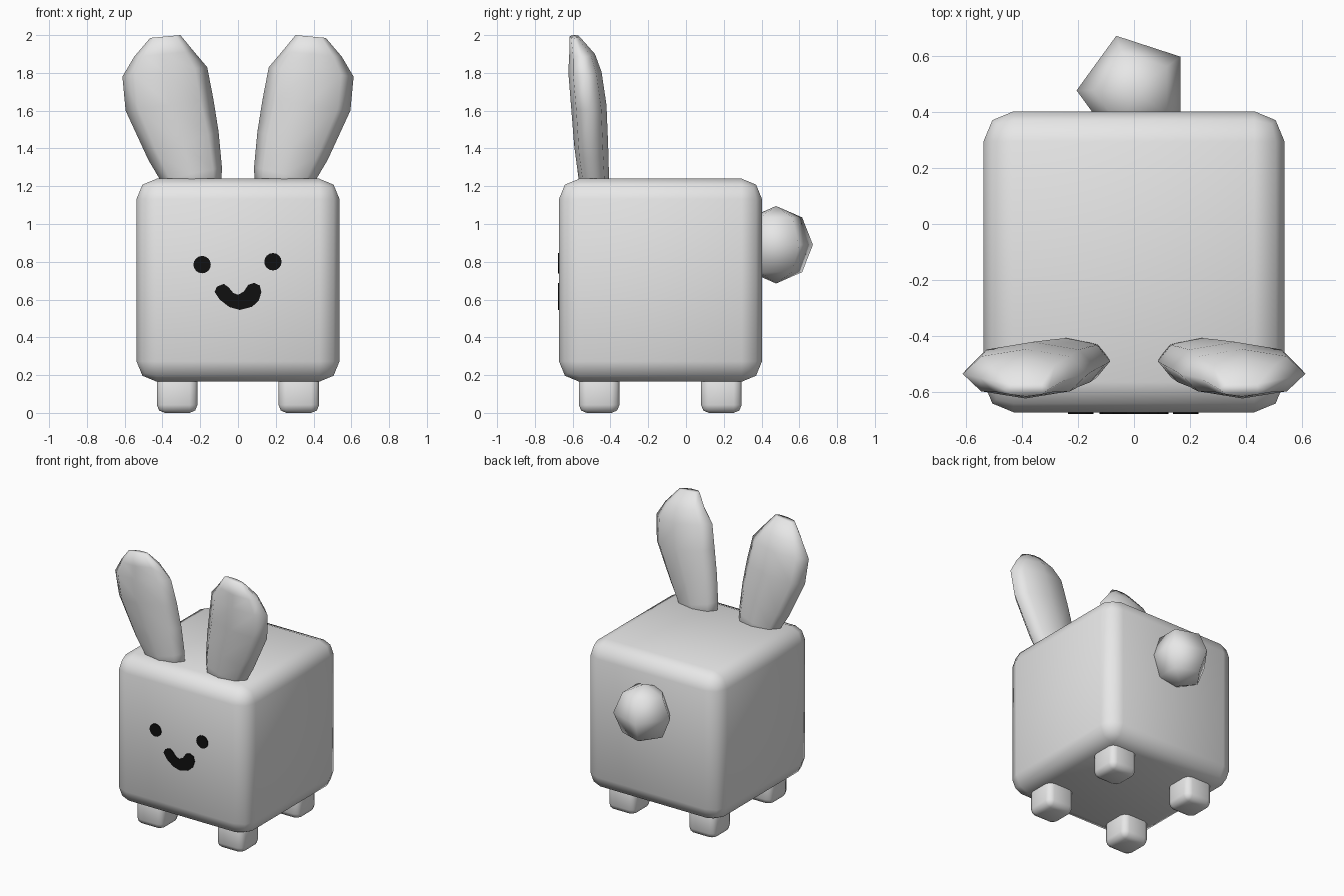
import bpy, bmesh, math
from mathutils import Vector

if "Cube" in bpy.data.objects:
    bpy.data.objects.remove(bpy.data.objects["Cube"])


def material(name, rgb):
    m = bpy.data.materials.new(name)
    m.diffuse_color = (*rgb, 1)
    m.use_nodes = True
    m.node_tree.nodes["Principled BSDF"].inputs["Base Color"].default_value = m.diffuse_color
    return m


fur = material("pale_fur", (0.8, 0.8, 0.8))
ink = material("black_ink", (0.005, 0.005, 0.005))


def finish(name, bm, mat, smooth=True):
    bmesh.ops.recalc_face_normals(bm, faces=bm.faces[:])
    for f in bm.faces:
        f.smooth = smooth
    me = bpy.data.meshes.new(name)
    bm.to_mesh(me)
    bm.free()
    me.materials.append(mat)
    ob = bpy.data.objects.new(name, me)
    bpy.context.collection.objects.link(ob)
    return ob


def soft_cube(name, centre, size, bevel):
    bm = bmesh.new()
    bmesh.ops.create_cube(bm, size=size)
    bmesh.ops.translate(bm, verts=bm.verts[:], vec=centre)
    bmesh.ops.bevel(bm, geom=bm.edges[:], offset=bevel, segments=2,
                    profile=0.5, affect='EDGES')
    return finish(name, bm, fur)


def loft(name, rings, mat):
    """Skin a list of rings of points, closing both ends."""
    bm = bmesh.new()
    loops = [[bm.verts.new(p) for p in ring] for ring in rings]
    n = len(loops[0])
    for a, b in zip(loops, loops[1:]):
        for i in range(n):
            j = (i + 1) % n
            bm.faces.new((a[i], a[j], b[j], b[i]))
    bm.faces.new(loops[0])
    bm.faces.new(loops[-1])
    bmesh.ops.remove_doubles(bm, verts=bm.verts[:], dist=1e-4)
    return finish(name, bm, mat)


def plate(name, outline):
    """Thin flat shape on the face, outline given in x, z."""
    bm = bmesh.new()
    face = bm.faces.new([bm.verts.new((x, -0.678, z)) for x, z in outline])
    ext = bmesh.ops.extrude_face_region(bm, geom=[face])
    verts = [v for v in ext["geom"] if isinstance(v, bmesh.types.BMVert)]
    bmesh.ops.translate(bm, verts=verts, vec=(0, 0.007, 0))
    return finish(name, bm, ink, smooth=False)


# Body
soft_cube("body", (0, -0.135, 0.7025), 1.075, 0.108)

# Four feet
for side, x in (("left", -0.322), ("right", 0.322)):
    for end, y in (("front", -0.46), ("back", 0.187)):
        soft_cube(f"{end}_{side}_foot", (x, y, 0.1075), 0.215, 0.042)

# Ears: inner x, z; outer x, z; centre y; half thickness
ear_rings = [
    (0.09, 1.16, 0.33, 1.10, -0.482, 0.075),
    (0.085, 1.30, 0.41, 1.23, -0.49, 0.082),
    (0.103, 1.49, 0.475, 1.34, -0.502, 0.090),
    (0.13, 1.66, 0.595, 1.60, -0.515, 0.094),
    (0.163, 1.83, 0.612, 1.78, -0.535, 0.088),
    (0.235, 1.915, 0.55, 1.885, -0.55, 0.068),
    (0.305, 2.0, 0.465, 1.985, -0.59, 0.026),
]
for side, s in (("left", -1), ("right", 1)):
    rings = []
    for xi, zi, xo, zo, y, h in ear_rings:
        mid = Vector(((xi + xo) / 2, y, (zi + zo) / 2))
        half = Vector(((xo - xi) / 2, 0, (zo - zi) / 2))
        ring = []
        for k in range(8):
            a = k * math.tau / 8
            p = mid + half * math.cos(a) + Vector((0, h * math.sin(a), 0))
            ring.append((s * p.x, p.y, p.z))
        rings.append(ring)
    loft(f"{side}_ear", rings, fur)

# Tail: five-sided ball with four bands
bm = bmesh.new()
poles = [bm.verts.new((0, 0.477, 0.89 + s * 0.205)) for s in (-1, 1)]
bands = []
for lat in (-45, 0, 45):
    r, z = 0.205 * math.cos(math.radians(lat)), 0.205 * math.sin(math.radians(lat))
    bands.append([bm.verts.new((r * math.cos(math.radians(36 + 72 * k)),
                                0.477 + r * math.sin(math.radians(36 + 72 * k)),
                                0.89 + z)) for k in range(5)])
for k in range(5):
    j = (k + 1) % 5
    for a, b in zip(bands, bands[1:]):
        bm.faces.new((a[k], a[j], b[j], b[k]))
    bm.faces.new((poles[0], bands[0][j], bands[0][k]))
    bm.faces.new((poles[1], bands[2][k], bands[2][j]))
finish("tail", bm, fur)

# Eyes
for side, x, z in (("left", -0.19, 0.785), ("right", 0.185, 0.80)):
    plate(f"{side}_eye", [(x + 0.046 * math.cos(k * math.tau / 16),
                           z + 0.046 * math.sin(k * math.tau / 16)) for k in range(16)])

# Smiling mouth
plate("mouth", [(-0.124, 0.64), (-0.112, 0.668), (-0.075, 0.683), (-0.05, 0.665),
                (-0.025, 0.635), (0.0, 0.625), (0.03, 0.642), (0.055, 0.678),
                (0.085, 0.688), (0.115, 0.675), (0.124, 0.64), (0.11, 0.595),
                (0.075, 0.562), (0.01, 0.545), (-0.045, 0.56), (-0.095, 0.598)])
